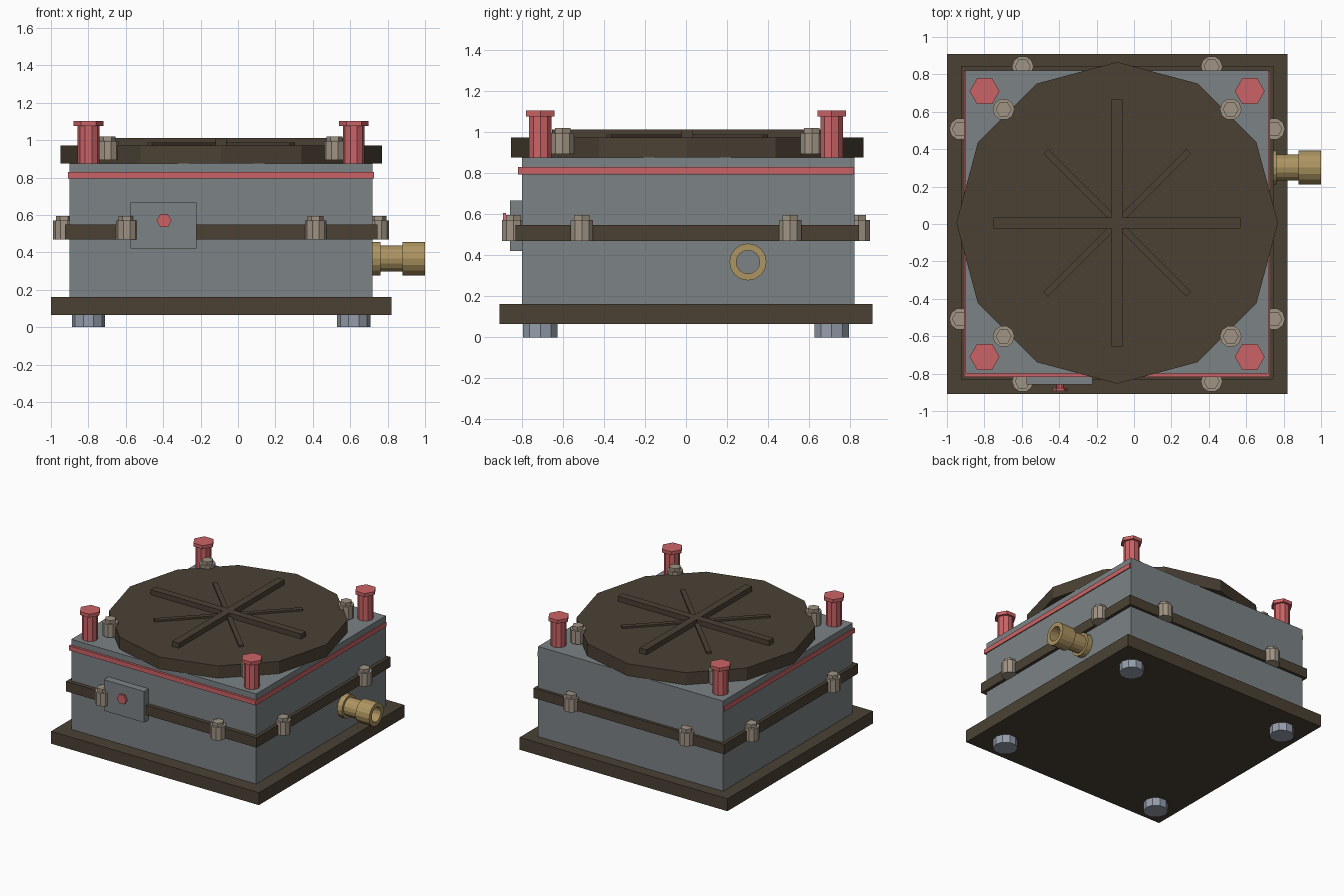
import bpy, bmesh, math
from mathutils import Matrix, Vector

if "Cube" in bpy.data.objects:
    bpy.data.objects.remove(bpy.data.objects["Cube"])


def mat(name, rgb):
    m = bpy.data.materials.new(name)
    m.diffuse_color = (*rgb, 1)
    m.use_nodes = True
    m.node_tree.nodes["Principled BSDF"].inputs["Base Color"].default_value = m.diffuse_color
    return m


BROWN = mat("dark_brown", (0.070, 0.053, 0.034))
GREY = mat("blue_grey", (0.200, 0.228, 0.238))
RED = mat("soft_red", (0.60, 0.127, 0.133))
TAN = mat("tan_metal", (0.352, 0.296, 0.231))
GOLD = mat("dull_gold", (0.42, 0.300, 0.120))
STEEL = mat("pale_steel", (0.305, 0.342, 0.413))

CX, CY = -0.09, 0.006      # centre of the housing


def finish(bm, name, m):
    bmesh.ops.recalc_face_normals(bm, faces=bm.faces)
    me = bpy.data.meshes.new(name)
    bm.to_mesh(me)
    bm.free()
    me.materials.append(m)
    ob = bpy.data.objects.new(name, me)
    bpy.context.collection.objects.link(ob)
    return ob


def box(name, lo, hi, m, angle=0):
    """Box between two corners, turned about its own centre."""
    lo, hi = Vector(lo), Vector(hi)
    M = (Matrix.Translation((lo + hi) / 2) @ Matrix.Rotation(angle, 4, 'Z')
         @ Matrix.Diagonal((*(hi - lo), 1)))
    bm = bmesh.new()
    bmesh.ops.create_cube(bm, size=1, matrix=M)
    return finish(bm, name, m)


def stack(name, origin, levels, m, rot=Matrix()):
    """Prisms (sides, radius, start, end) stacked along one axis."""
    bm = bmesh.new()
    for sides, r, a, b in levels:
        ring = [(r * math.cos(2 * math.pi * i / sides),
                 r * math.sin(2 * math.pi * i / sides)) for i in range(sides)]
        low = [bm.verts.new((x, y, a)) for x, y in ring]
        top = [bm.verts.new((x, y, b)) for x, y in ring]
        bm.faces.new(low)
        bm.faces.new(top)
        for i in range(sides):
            j = (i + 1) % sides
            bm.faces.new((low[i], low[j], top[j], top[i]))
    bm.transform(Matrix.Translation(origin) @ rot)
    return finish(bm, name, m)


# Housing: base slab, body, red gasket and middle flange
box("base_slab", (-1.0, -0.91, 0.065), (0.82, 0.91, 0.163), BROWN)
box("body", (-0.90, -0.80, 0.163), (0.72, 0.822, 0.876), GREY)
box("gasket", (-0.908, -0.818, 0.794), (0.728, 0.818, 0.83), RED)
box("flange", (CX - 0.835, CY - 0.838, 0.47), (CX + 0.835, CY + 0.838, 0.548), BROWN)

# Lid with crossed ribs
stack("lid", (CX, CY, 0), [(12, 0.86, 0.876, 0.973)], BROWN)
for k in range(4):
    half, wide, top = ((0.54, 0.018, 0.987) if k % 2 else (0.66, 0.029, 1.013))
    box("lid_rib", (CX - half, CY - wide, 0.965), (CX + half, CY + wide, top),
        BROWN, k * math.pi / 4)

# Bolts: steel feet, tall red posts and lid bolts at every corner
BOLT = [(10, 0.058, 0, 0.103), (6, 0.043, 0.103, 0.128)]
for sx in (-1, 1):
    for sy in (-1, 1):
        px, py = CX + sx * 0.709, sy * 0.71
        stack("foot", (px, py, 0), [(10, 0.089, 0, 0.068)], STEEL)
        stack("red_post", (px, py, 0),
              [(10, 0.058, 0.87, 1.077), (6, 0.08, 1.077, 1.104)], RED)
        stack("lid_bolt", (CX + sx * 0.607, CY + sy * 0.607, 0.893), BOLT, TAN)
        # Flange bolts on all four sides
        stack("flange_bolt", (CX + sx * 0.505, sy * 0.841, 0.468), BOLT, TAN)
        stack("flange_bolt", (CX + sx * 0.84, sy * 0.508, 0.468), BOLT, TAN)

# Front plate with a red button
box("front_plate", (-0.575, -0.858, 0.42), (-0.222, -0.79, 0.666), GREY)
stack("button", (-0.395, 0, 0.57),
      [(10, 0.022, 0.85, 0.876), (6, 0.04, 0.876, 0.893)], RED,
      Matrix.Rotation(math.pi / 2, 4, 'X'))

# Side pipe: hollow stepped sleeve from a spun profile
profile = [(0.71, 0.057), (0.71, 0.09), (0.762, 0.09), (0.762, 0.07),
           (0.88, 0.07), (0.88, 0.09), (1.0, 0.09), (1.0, 0.057)]
bm = bmesh.new()
N = 16
rings = [[bm.verts.new((x, 0.302 + r * math.cos(2 * math.pi * i / N),
                        0.367 + r * math.sin(2 * math.pi * i / N)))
          for i in range(N)] for x, r in profile]
for k, ring in enumerate(rings):
    nxt = rings[(k + 1) % len(rings)]
    for i in range(N):
        j = (i + 1) % N
        bm.faces.new((ring[i], ring[j], nxt[j], nxt[i]))
finish(bm, "side_pipe", GOLD)
